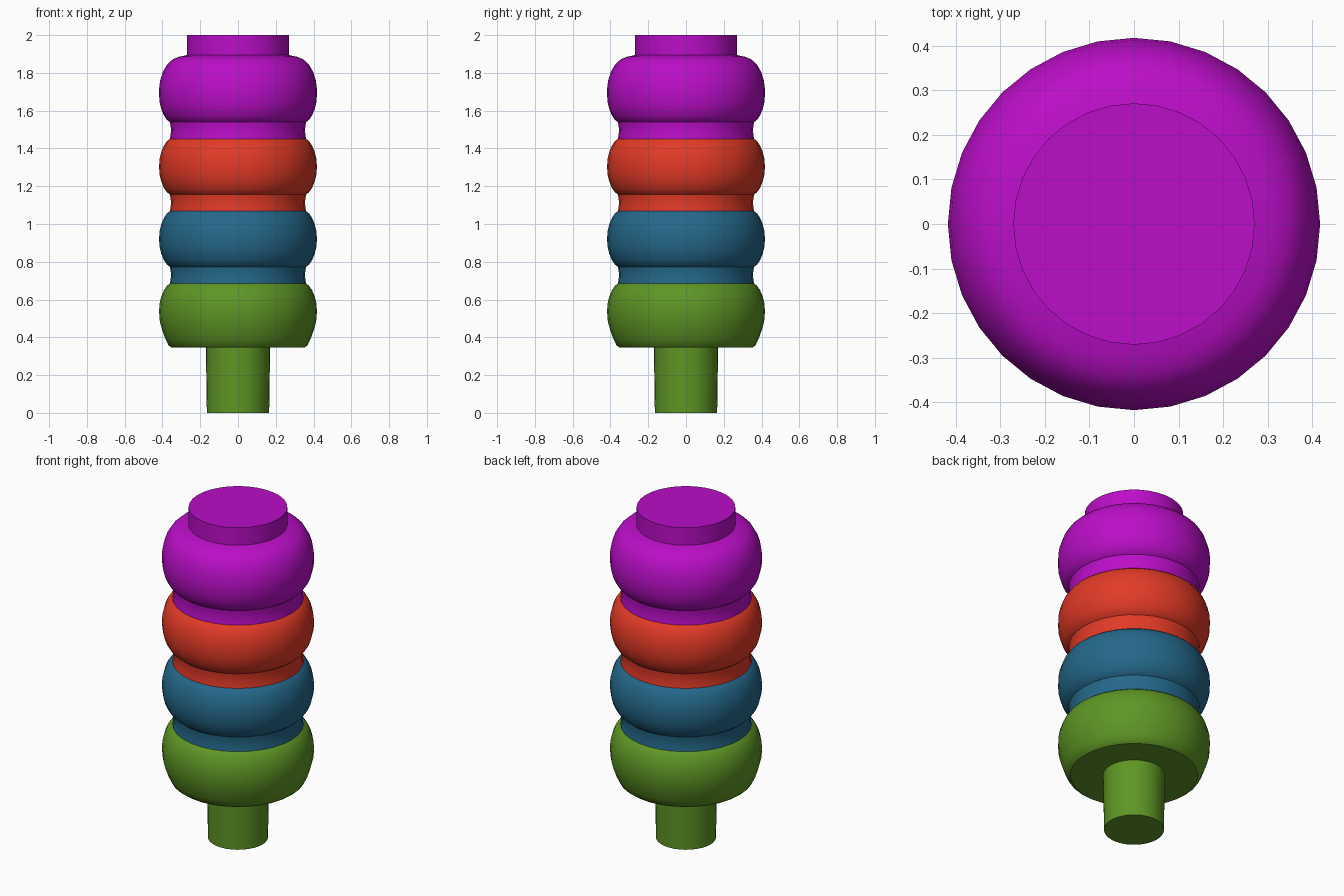
import bpy, bmesh, math

if "Cube" in bpy.data.objects:
    bpy.data.objects.remove(bpy.data.objects["Cube"])

SIDES = 32


def material(name, rgb):
    m = bpy.data.materials.new(name)
    lin = [((c / 255 + 0.055) / 1.055) ** 2.4 if c > 10 else c / 255 / 12.92 for c in rgb]
    m.diffuse_color = (*lin, 1)
    m.use_nodes = True
    m.node_tree.nodes["Principled BSDF"].inputs["Base Color"].default_value = m.diffuse_color
    return m


def lathe(name, profile, mat):
    """Spin (radius, height) points about z and cap both ends."""
    bm = bmesh.new()
    rings = []
    for r, z in profile:
        rings.append([bm.verts.new((r * math.cos(2 * math.pi * i / SIDES),
                                    r * math.sin(2 * math.pi * i / SIDES), z))
                      for i in range(SIDES)])
    for a, b in zip(rings, rings[1:]):
        for i in range(SIDES):
            j = (i + 1) % SIDES
            bm.faces.new((a[i], a[j], b[j], b[i]))
    bm.faces.new(rings[0][::-1])
    bm.faces.new(rings[-1])
    me = bpy.data.meshes.new(name)
    bm.to_mesh(me)
    bm.free()
    me.materials.append(mat)
    ob = bpy.data.objects.new(name, me)
    bpy.context.collection.objects.link(ob)
    bpy.ops.object.select_all(action='DESELECT')
    ob.select_set(True)
    bpy.context.view_layer.objects.active = ob
    bpy.ops.object.shade_smooth_by_angle(angle=math.radians(35))
    return ob


def neck(z):
    # slightly waisted collar below a bead
    return [(0.360, z), (0.356, z + 0.03), (0.356, z + 0.06), (0.360, z + 0.088)]


# half of a bead, from its edge to its widest ring: (radius, distance from edge)
HALF = [(0.360, 0.0), (0.376, 0.012), (0.392, 0.035), (0.406, 0.068),
        (0.415, 0.105), (0.418, 0.147)]


def lower(z):
    return [(r, z + d) for r, d in HALF]


def upper(z):
    return [(r, z - d) for r, d in reversed(HALF)]


green = material("green", (94, 150, 36))
blue = material("blue", (36, 104, 138))
red = material("red", (226, 58, 38))
purple = material("purple", (187, 14, 200))

# bottom bead with its stem
lathe("bottom_bead_and_stem",
      [(0.165, 0), (0.170, 0.345), (0.350, 0.345), (0.368, 0.358), (0.386, 0.395),
       (0.402, 0.44), (0.414, 0.485)] + upper(0.685), green)

# two middle beads, each with a collar beneath
for name, z, mat in (("lower_middle_bead", 0.685, blue), ("upper_middle_bead", 1.068, red)):
    lathe(name, neck(z) + lower(z + 0.088)[1:] + upper(z + 0.383)[1:], mat)

# top bead with its collar and cap
lathe("top_bead_and_cap",
      neck(1.451) + lower(1.539)[1:] +
      [(0.418, 1.715), (0.412, 1.76), (0.398, 1.805), (0.375, 1.845), (0.345, 1.872),
       (0.310, 1.886), (0.271, 1.894), (0.271, 2.0)], purple)
